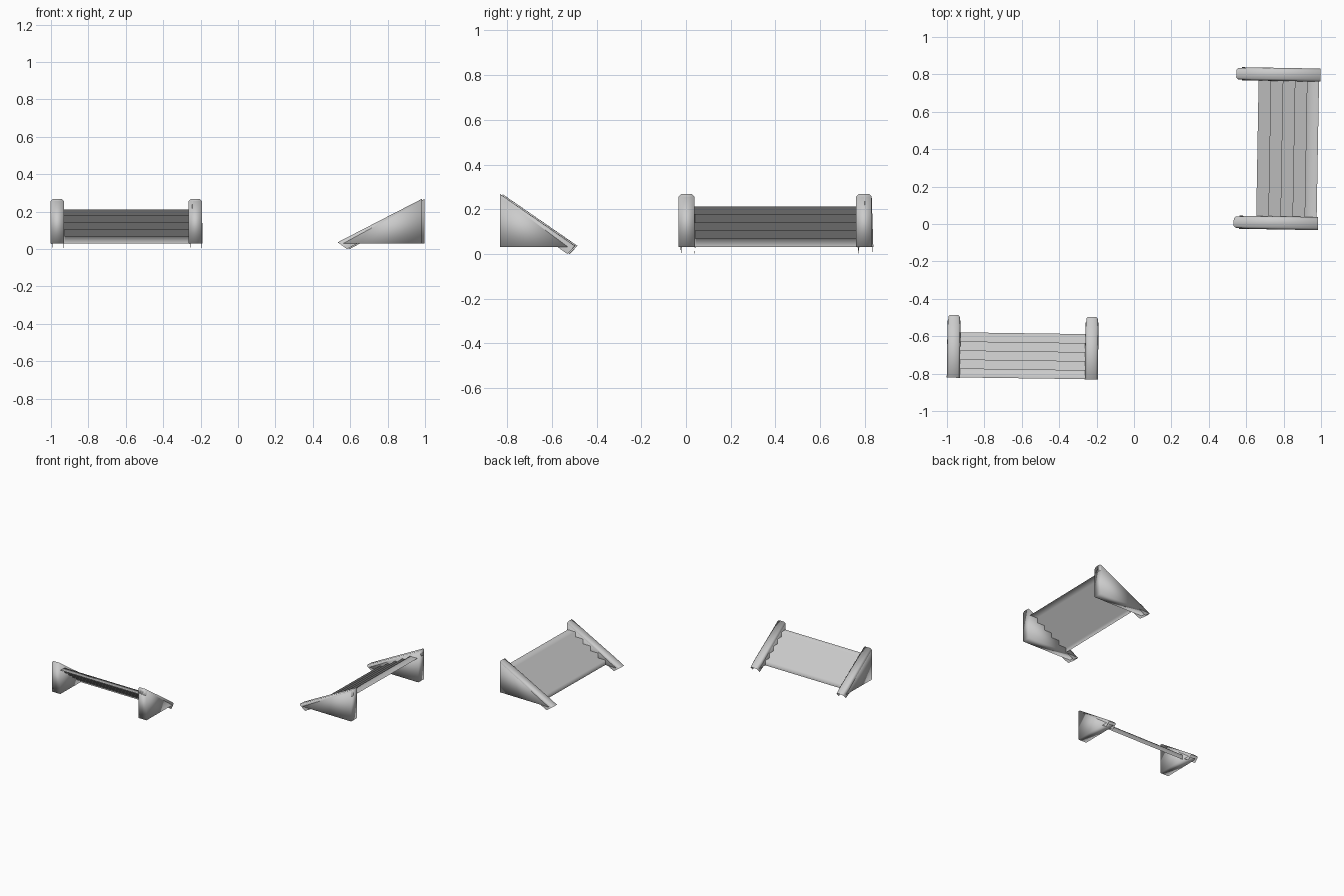
import bpy, bmesh
from math import radians
from mathutils import Matrix, Vector

cube = bpy.data.objects.get("Cube")
if cube:
    bpy.data.objects.remove(cube)

# One plain stone colour for everything
stone = bpy.data.materials.new("grey_stone")
stone.use_nodes = True
GREY = (0.6, 0.6, 0.6, 1.0)
stone.diffuse_color = GREY
stone.node_tree.nodes["Principled BSDF"].inputs["Base Color"].default_value = GREY

BASE, TOP, HALF = 0.03, 0.268, 0.035


def finish(bm, name, place, recalc=True):
    if recalc:
        bmesh.ops.recalc_face_normals(bm, faces=bm.faces)
    for face in bm.faces:
        face.smooth = True
    mesh = bpy.data.meshes.new(name)
    bm.to_mesh(mesh)
    bm.free()
    mesh.materials.append(stone)
    obj = bpy.data.objects.new(name, mesh)
    obj.matrix_world = place
    bpy.context.collection.objects.link(obj)
    return obj


def bridge(bm, a, b):
    for i in range(len(a) - 1):
        bm.faces.new((a[i], b[i], b[i + 1], a[i + 1]))


def steps(name, place, start, end, half_width, count=5, top=0.212):
    """Thin folded sheet of risers and treads."""
    bm = bmesh.new()
    tread, rise = (end - start) / count, (top - BASE) / count
    path = [(start, BASE)]
    for i in range(count):
        path.append((start + i * tread, BASE + (i + 1) * rise))
        path.append((start + (i + 1) * tread, BASE + (i + 1) * rise))
    rows = [[bm.verts.new((x, s * half_width, z)) for s in (-1, 1)] for x, z in path]
    for a, b in zip(rows, rows[1:]):
        bridge(bm, a, b)
    finish(bm, name, place, recalc=False)


def wall(name, place, length, y):
    """Solid triangular side wall."""
    bm = bmesh.new()
    profile = [(0.03, BASE), (length, BASE), (length, TOP - 0.01)]
    sides = [[bm.verts.new((x - length / 2, y + s * HALF, z)) for x, z in profile]
             for s in (-1, 1)]
    for side in sides:
        bm.faces.new(side)
    bridge(bm, sides[0] + sides[0][:1], sides[1] + sides[1][:1])
    finish(bm, name, place)


def coping(name, place, length, y, foot):
    """Channel-shaped cap over the wall, open at its low end."""
    bm = bmesh.new()
    tip, back = Vector((0, 0, 0.036)), Vector((length, 0, TOP))
    drop_tip, drop_back = Vector((foot[0], 0, foot[1])), Vector((0, 0, -0.05))
    section = [(-1, 1), (-1, 0.2), (-0.7, 0), (0.7, 0), (1, 0.2), (1, 1)]
    rows = []
    for t, width in ((0, 0.85), (0.15, 0.97), (1, 0.97)):
        spine, drop = tip.lerp(back, t), drop_tip.lerp(drop_back, t)
        shift = Vector((-length / 2, y, 0))
        rows.append([bm.verts.new(spine + drop * d + shift + Vector((0, w * width * HALF, 0)))
                     for w, d in section])
    for a, b in zip(rows, rows[1:]):
        bridge(bm, a, b)
    bm.faces.new(rows[-1])
    finish(bm, name, place)


def staircase(label, centre, angle, length, span, first, last, foot):
    place = Matrix.Translation((*centre, 0)) @ Matrix.Rotation(radians(angle), 4, 'Z')
    steps(label + "_steps", place, first - length / 2, last - length / 2, span - 0.01)
    for side, s in (("near", -1), ("far", 1)):
        wall(f"{label}_{side}_wall", place, length, s * span)
        coping(f"{label}_{side}_coping", place, length, s * span, foot)


# Long staircase climbing to +x, short one climbing to -y
staircase("long_stair", (0.765, 0.403), -1.0, 0.45, 0.397, 0.12, 0.443, (0.05, -0.036))
staircase("short_stair", (-0.595, -0.659), -90.8, 0.336, 0.369, 0.093, 0.334, (0.035, -0.036))
